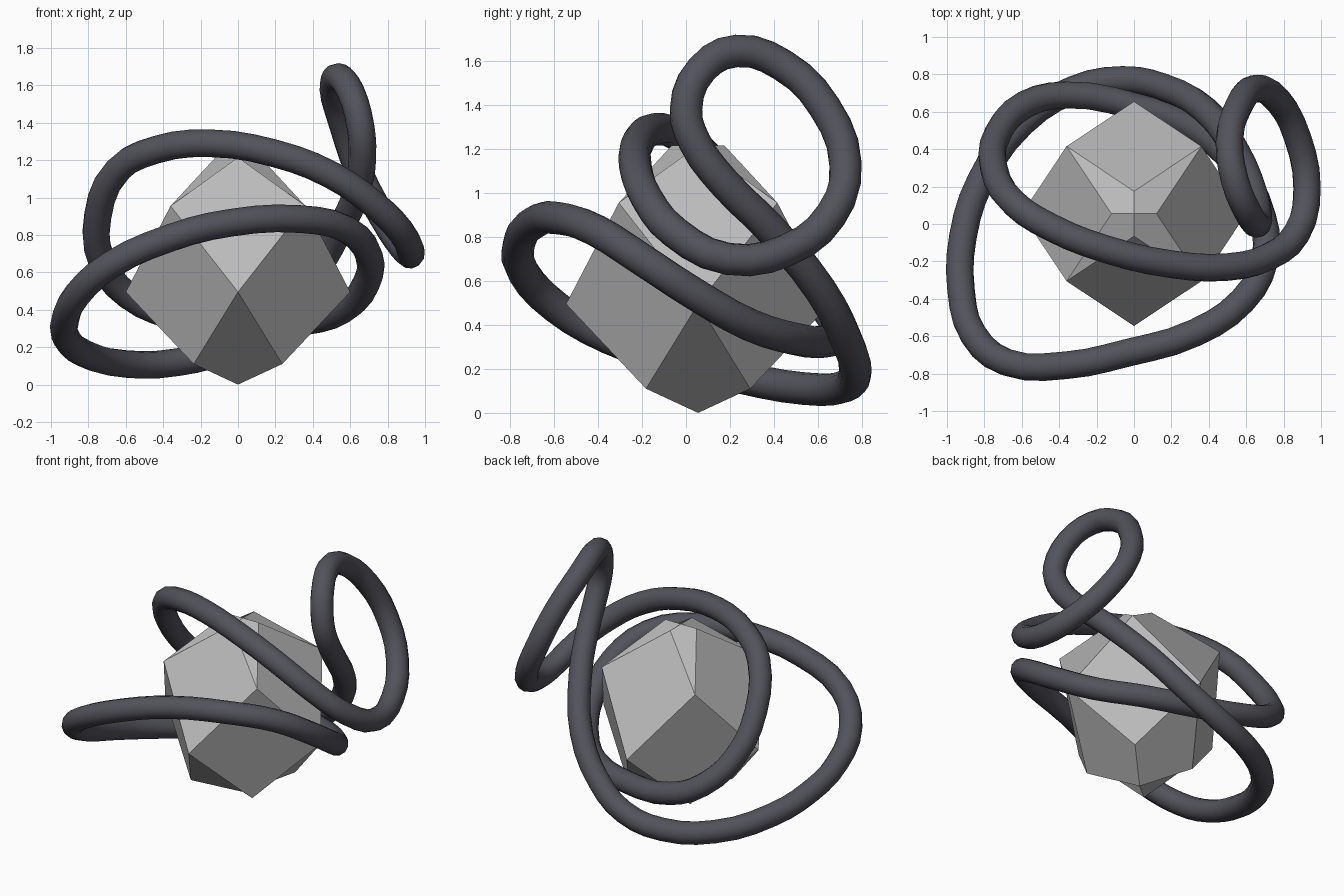
import bpy, math

if "Cube" in bpy.data.objects:
    bpy.data.objects.remove(bpy.data.objects["Cube"])


def material(name, rgb):
    m = bpy.data.materials.new(name)
    m.diffuse_color = (*rgb, 1)
    m.use_nodes = True
    m.node_tree.nodes["Principled BSDF"].inputs["Base Color"].default_value = m.diffuse_color
    return m


stone = material("light grey stone", (0.50, 0.50, 0.50))
metal = material("dark slate tube", (0.085, 0.085, 0.105))

# Faceted gem: four-sided rings, each turned 45 degrees from the next
CY = 0.055
verts = [(0, CY, 1.215)]
for radius, z, turn in [(0.12, 1.215, 0), (0.51, 0.955, 45), (0.60, 0.495, 0), (0.335, 0.11, 45)]:
    for k in range(4):
        a = math.radians(90 * k + turn)
        verts.append((radius * math.cos(a), CY + radius * math.sin(a), z))
verts.append((0, CY, 0.0))


def ring(i, k):
    return 1 + 4 * i + k % 4


faces = []
for k in range(4):
    faces += [
        (0, ring(0, k), ring(1, k), ring(0, k + 1)),                       # crown
        (ring(0, k), ring(1, k - 1), ring(2, k), ring(1, k)),              # upper kite
        (ring(1, k), ring(2, k), ring(3, k), ring(2, k + 1)),              # side kite
        (ring(2, k), ring(3, k - 1), 17, ring(3, k)),                      # lower kite
    ]
mesh = bpy.data.meshes.new("faceted_gem")
mesh.from_pydata(verts, [], faces)
mesh.materials.append(stone)
gem = bpy.data.objects.new("faceted_gem", mesh)
bpy.context.collection.objects.link(gem)

# Closed tube winding round the gem
path = [
    # tall side loop
    (0.925, 0.19, 0.70), (0.875, 0.46, 0.74), (0.77, 0.66, 0.90), (0.65, 0.725, 1.13),
    (0.56, 0.63, 1.39), (0.51, 0.44, 1.58), (0.54, 0.23, 1.645), (0.605, 0.07, 1.56),
    (0.655, 0.00, 1.38), (0.665, 0.04, 1.23), (0.64, 0.17, 1.05), (0.55, 0.38, 0.84),
    # back, falling to the low left
    (0.38, 0.61, 0.56), (0.16, 0.73, 0.33), (-0.06, 0.77, 0.19), (-0.32, 0.72, 0.12),
    (-0.60, 0.54, 0.11), (-0.82, 0.23, 0.165), (-0.915, -0.07, 0.245), (-0.925, -0.35, 0.34),
    # low front band
    (-0.86, -0.59, 0.48), (-0.68, -0.74, 0.64), (-0.36, -0.755, 0.785), (-0.04, -0.69, 0.865),
    (0.33, -0.58, 0.885), (0.58, -0.41, 0.83), (0.70, -0.19, 0.69), (0.685, 0.04, 0.54),
    # behind the gem and up into the upper band
    (0.56, 0.29, 0.40), (0.34, 0.50, 0.335), (0.00, 0.63, 0.325), (-0.36, 0.69, 0.37),
    (-0.58, 0.64, 0.47), (-0.725, 0.49, 0.65), (-0.75, 0.30, 0.90), (-0.64, 0.11, 1.15),
    (-0.44, -0.02, 1.255), (-0.15, -0.135, 1.29), (0.20, -0.215, 1.235), (0.50, -0.23, 1.12),
    (0.72, -0.175, 0.97), (0.87, -0.05, 0.82),
]
curve = bpy.data.curves.new("winding_tube", 'CURVE')
curve.dimensions = '3D'
curve.bevel_depth = 0.074
curve.bevel_resolution = 4
curve.resolution_u = 3
spline = curve.splines.new('BEZIER')
spline.bezier_points.add(len(path) - 1)
for point, co in zip(spline.bezier_points, path):
    point.co = co
    point.handle_left_type = point.handle_right_type = 'AUTO'
spline.use_cyclic_u = True
spline.use_smooth = True
curve.materials.append(metal)
tube = bpy.data.objects.new("winding_tube", curve)
bpy.context.collection.objects.link(tube)
bpy.ops.object.select_all(action='DESELECT')
tube.select_set(True)
bpy.context.view_layer.objects.active = tube
bpy.ops.object.convert(target='MESH')
bpy.ops.object.shade_smooth()
